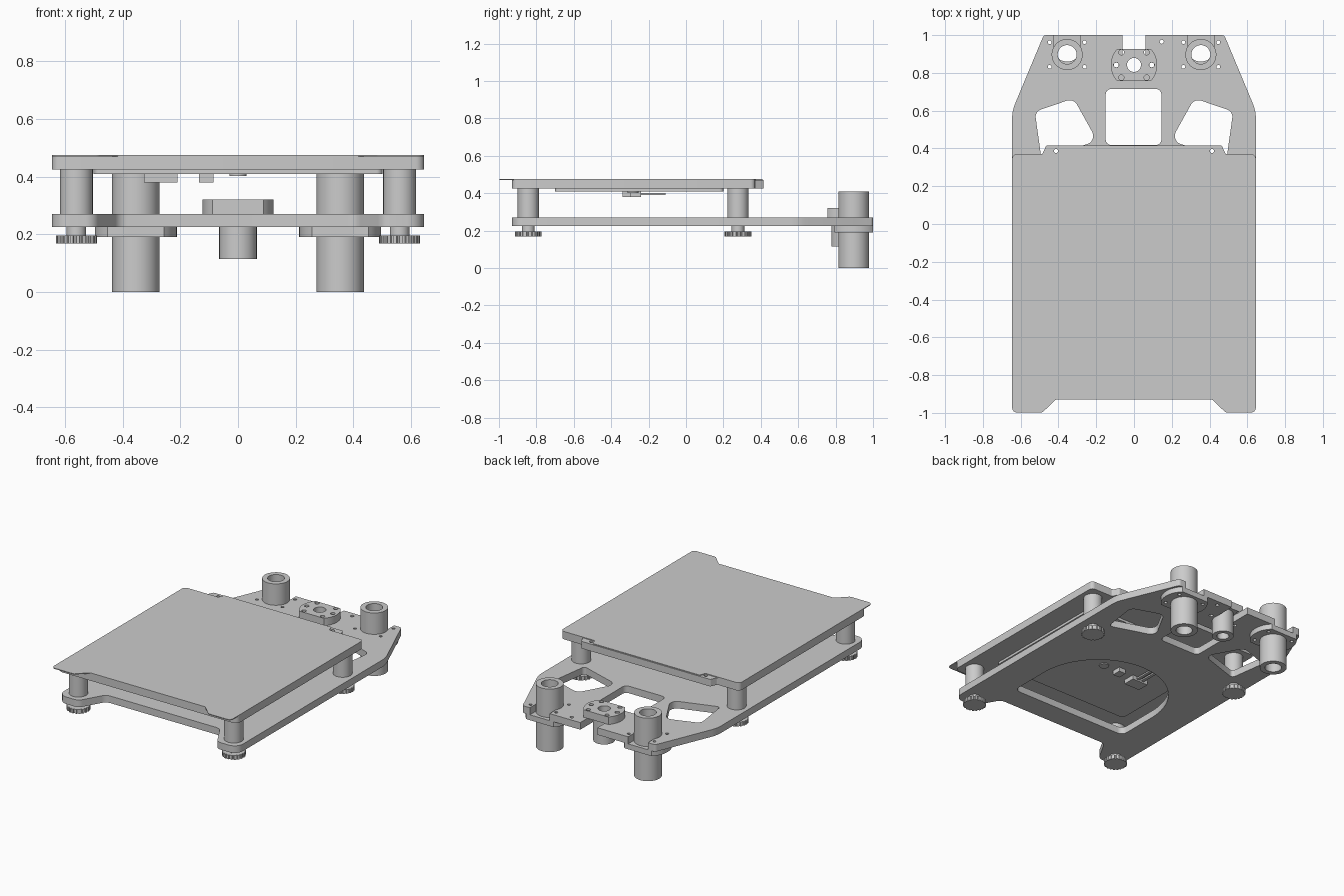
import bpy, bmesh, math
from mathutils import Vector

if "Cube" in bpy.data.objects:
    bpy.data.objects.remove(bpy.data.objects["Cube"])

grey = bpy.data.materials.new("plain grey")
grey.diffuse_color = (0.6, 0.6, 0.6, 1)
grey.use_nodes = True
grey.node_tree.nodes["Principled BSDF"].inputs["Base Color"].default_value = grey.diffuse_color


def circle(x, y, r, n=32):
    return [(x + r * math.cos(2 * math.pi * i / n), y + r * math.sin(2 * math.pi * i / n)) for i in range(n)]


def rounded(pts, steps=6):
    """Fillet each (x, y, radius) corner of a polygon."""
    out = []
    for i, (x, y, r) in enumerate(pts):
        p = Vector((x, y))
        a = Vector(pts[i - 1][:2]) - p
        b = Vector(pts[(i + 1) % len(pts)][:2]) - p
        if r == 0:
            out.append((x, y))
            continue
        t = min(r / math.tan(a.angle(b) / 2), a.length * 0.49, b.length * 0.49)
        r = t * math.tan(a.angle(b) / 2)
        a.normalize()
        b.normalize()
        c = p + (a + b).normalized() * math.hypot(t, r)
        s, e = p + a * t - c, p + b * t - c
        turn = s.angle_signed(e)          # clockwise positive
        for k in range(steps + 1):
            w = -turn * k / steps
            out.append((c.x + s.x * math.cos(w) - s.y * math.sin(w),
                        c.y + s.x * math.sin(w) + s.y * math.cos(w)))
    return out


def mirrored(half):
    return half + [(-p[0],) + tuple(p[1:]) for p in reversed(half)]


def shift(pts, dx, dy):
    return [(x + dx, y + dy) for x, y in pts]


def rect(x0, x1, y0, y1, r=0):
    return rounded([(x0, y0, r), (x1, y0, r), (x1, y1, r), (x0, y1, r)])


def prism(name, outline, z0, z1, holes=()):
    """Extrude a flat outline with holes from z0 to z1."""
    bm = bmesh.new()
    for loop in [outline, *holes]:
        vs = [bm.verts.new((x, y, z0)) for x, y in loop]
        for i in range(len(vs)):
            bm.edges.new((vs[i - 1], vs[i]))
    bmesh.ops.triangle_fill(bm, use_beauty=True, use_dissolve=False, edges=bm.edges[:], normal=(0, 0, 1))
    ext = bmesh.ops.extrude_face_region(bm, geom=bm.faces[:], use_keep_orig=True)
    bmesh.ops.translate(bm, vec=(0, 0, z1 - z0), verts=[g for g in ext["geom"] if isinstance(g, bmesh.types.BMVert)])
    bmesh.ops.recalc_face_normals(bm, faces=bm.faces[:])
    me = bpy.data.meshes.new(name)
    bm.to_mesh(me)
    bm.free()
    me.materials.append(grey)
    ob = bpy.data.objects.new(name, me)
    bpy.context.collection.objects.link(ob)
    bpy.context.view_layer.objects.active = ob
    ob.select_set(True)
    bpy.ops.object.shade_smooth_by_angle(angle=math.radians(30))
    ob.select_set(False)
    return ob


def cut_disc(r, half):
    """Disc with two flats, facing front and back."""
    a = math.asin(half / r)
    arc = [(r * math.cos(a * k / 8), r * math.sin(a * k / 8)) for k in range(-8, 9)]
    return arc + [(-x, -y) for x, y in arc]


BX, BY = 0.354, 0.897      # guide bearings
NY = 0.842                 # lead nut
SX, SYS = 0.56, (-0.843, 0.278)   # spacers
bolt = [(sx * 0.0925, sy * 0.065) for sx in (-1, 1) for sy in (-1, 1)]
nut_bolt = [(sx * 0.067, sy * 0.067) for sx in (-1, 1) for sy in (-1, 1)] + [(-0.094, 0), (0.094, 0)]

# Lower carriage plate
plate = rounded(mirrored([
    (0.41, -0.77, 0.05), (0.50, -0.93, 0.05), (0.645, -0.93, 0.06), (0.645, 0.6, 0.2), (0.478, 1, 0.02),
    (0.425, 1, 0), (0.425, 0.86, 0.07), (0.283, 0.86, 0.07), (0.283, 1, 0),
    (0.062, 1, 0), (0.062, 0.775, 0.06)]))
arc = [(0.428 * math.cos(math.pi * k / 40), -0.34 + 0.428 * math.sin(math.pi * k / 40)) for k in range(41)]
d_window = rounded([(-0.428, -0.62, 0.04), (0.428, -0.62, 0.04)]
                   + [(x, y, 0) for x, y in arc])
side = [(0.525, 0.595, 0.04), (0.32, 0.665, 0.045), (0.195, 0.44, 0.045), (0.49, 0.345, 0.02)]
windows = [d_window, rect(-0.15, 0.145, 0.418, 0.715, 0.03), rounded(side),
           rounded([(-x, y, r) for x, y, r in side])]
small = [circle(s * BX + x, BY + y, 0.01, 12) for s in (-1, 1) for x, y in bolt]
small += [circle(x, NY + y, 0.013, 12) for x, y in nut_bolt if abs(x) > 0.08]
small.append(circle(0.147, 0.965, 0.011, 12))
prism("carriage_plate", plate, 0.225, 0.271, windows + small)

# Heated bed, pad beneath it and thin print sheet
screws = [circle(s * 0.413, 0.386, 0.011, 16) for s in (-1, 1)]
bed = rounded(mirrored([(0.645, -0.93, 0.03), (0.645, 0.37, 0.025), (0.485, 0.37, 0.01),
                        (0.465, 0.415, 0.01)]))
prism("heated_bed", bed, 0.424, 0.47, screws)
prism("under_pad", rect(-0.5, 0.5, -0.70, 0.2, 0.02), 0.408, 0.424)
sheet = rounded(mirrored([(0.415, -0.93, 0.01), (0.485, -0.998, 0.02), (0.645, -0.998, 0.025),
                          (0.645, 0.37, 0.025), (0.40, 0.37, 0.005), (0.385, 0.41, 0.005)]))
prism("print_sheet", sheet, 0.47, 0.475)

# Sensor wiring beneath the bed
prism("wire_connector", rect(-0.325, -0.21, -0.34, -0.26), 0.38, 0.408)
prism("sensor_block", rect(-0.135, -0.085, -0.30, -0.24), 0.38, 0.408)
for x in (-0.285, -0.25):
    prism("wire", rect(x - 0.01, x + 0.01, -0.26, -0.11), 0.39, 0.4)
prism("sensor_disc", circle(0, -0.283, 0.03), 0.402, 0.408)

# Spacers with levelling knobs
knurl = [(r * math.cos(2 * math.pi * (i + o) / 20), r * math.sin(2 * math.pi * (i + o) / 20))
         for i in range(20) for o, r in ((0, 0.071), (0.5, 0.071), (0.6, 0.065), (0.9, 0.065))]
for x in (-SX, SX):
    for y in SYS:
        prism("spacer", circle(x, y, 0.057), 0.271, 0.424)
        prism("knob_stem", circle(x, y, 0.034, 24), 0.19, 0.225)
        prism("levelling_knob", shift(knurl, x, y), 0.168, 0.195)

# Guide bearings with flanges
for x in (-BX, BX):
    prism("bearing_tube", circle(x, BY, 0.082, 48), 0, 0.41, [circle(x, BY, 0.05, 48)])
    prism("bearing_flange", shift(cut_disc(0.142, 0.103), x, BY), 0.19, 0.225,
          [circle(x, BY, 0.081, 48)] + [circle(x + a, BY + b, 0.011, 12) for a, b in bolt])

# Lead nut
bore = circle(0, NY, 0.037)
prism("nut_flange", shift(cut_disc(0.123, 0.085), 0, NY), 0.271, 0.32,
      [bore] + [circle(a, NY + b, 0.014, 16) for a, b in nut_bolt])
prism("nut_barrel", circle(0, NY, 0.065, 40), 0.115, 0.271, [bore])
